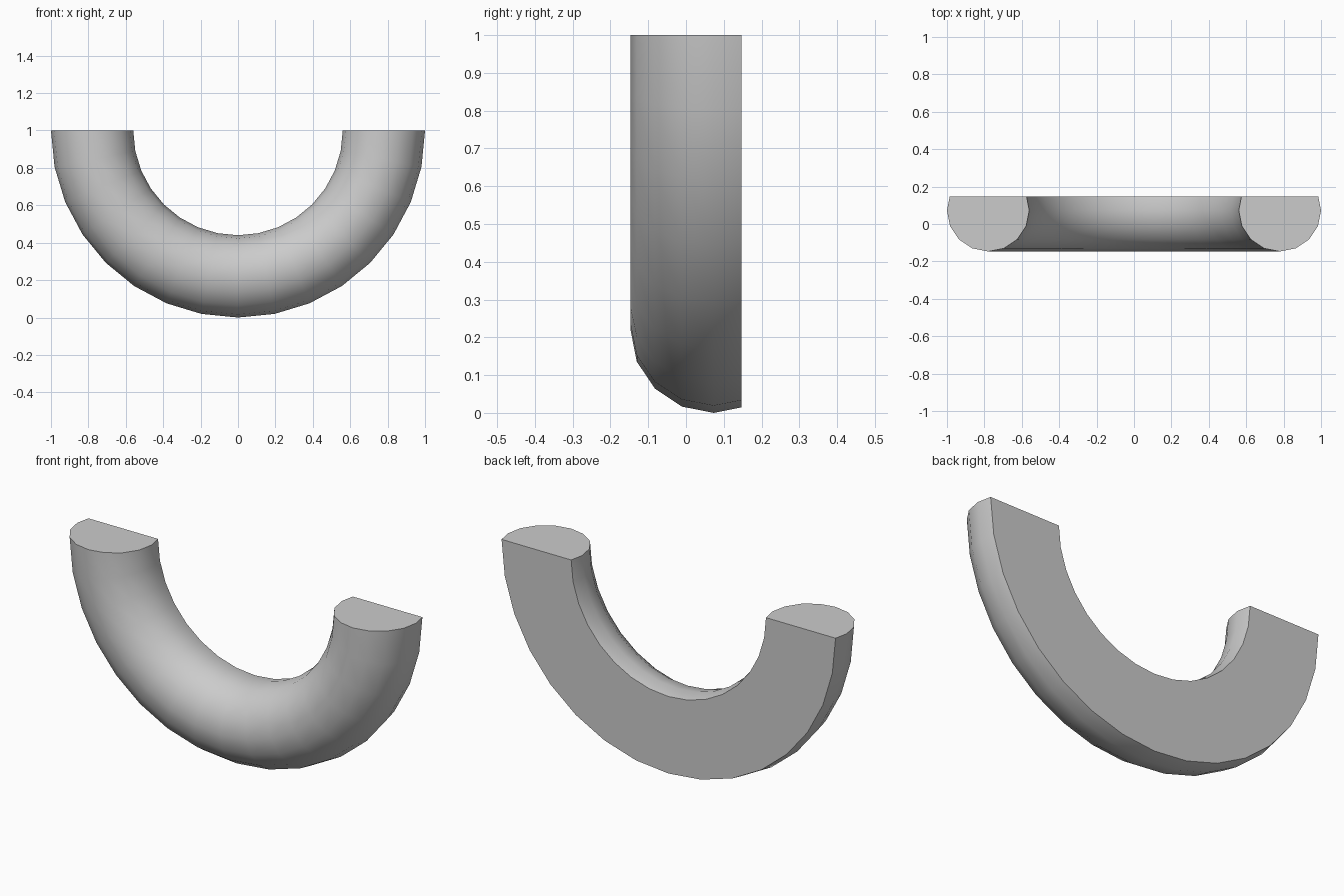
import bpy
import bmesh
from math import sin, cos, pi, radians
from mathutils import Vector

cube = bpy.data.objects.get("Cube")
if cube:
    bpy.data.objects.remove(cube, do_unlink=True)

RING, TUBE = 0.78, 0.22          # ring and tube radii
TUBE_SIDES, RING_STEPS = 16, 16
CENTRE_Y, BACK_Y, TOP_Z = 0.073, 0.147, 1.0

# Grey material
grey = bpy.data.materials.new("plain_grey")
grey.use_nodes = True
colour = (0.6, 0.6, 0.6, 1.0)
grey.diffuse_color = colour
grey.node_tree.nodes["Principled BSDF"].inputs["Base Color"].default_value = colour

# Tube cross-section on the top plane
bm = bmesh.new()
angles = [2 * pi * i / TUBE_SIDES for i in range(TUBE_SIDES)]
profile = bm.faces.new([bm.verts.new((RING + TUBE * cos(a), CENTRE_Y + TUBE * sin(a), TOP_Z))
                        for a in angles])

# Flat back: trim the cross-section
bmesh.ops.bisect_plane(bm, geom=bm.verts[:] + bm.edges[:] + bm.faces[:],
                       plane_co=(0, BACK_Y, 0), plane_no=(0, 1, 0), clear_outer=True)

# Sweep it through the lower half ring, keeping both end caps
start = bmesh.ops.duplicate(bm, geom=bm.faces[:])["geom"]
bmesh.ops.spin(bm, geom=start, cent=Vector((0, 0, TOP_Z)), axis=(0, 1, 0),
               angle=pi, steps=RING_STEPS, use_duplicate=False)
bmesh.ops.remove_doubles(bm, verts=bm.verts[:], dist=0.0001)
bmesh.ops.recalc_face_normals(bm, faces=bm.faces[:])

mesh = bpy.data.meshes.new("half_ring")
bm.to_mesh(mesh)
bm.free()
mesh.materials.append(grey)
half_ring = bpy.data.objects.new("half_ring", mesh)
bpy.context.collection.objects.link(half_ring)

# Smooth tube with crisp back and end edges
bpy.ops.object.select_all(action='DESELECT')
half_ring.select_set(True)
bpy.context.view_layer.objects.active = half_ring
bpy.ops.object.shade_smooth_by_angle(angle=radians(35))
